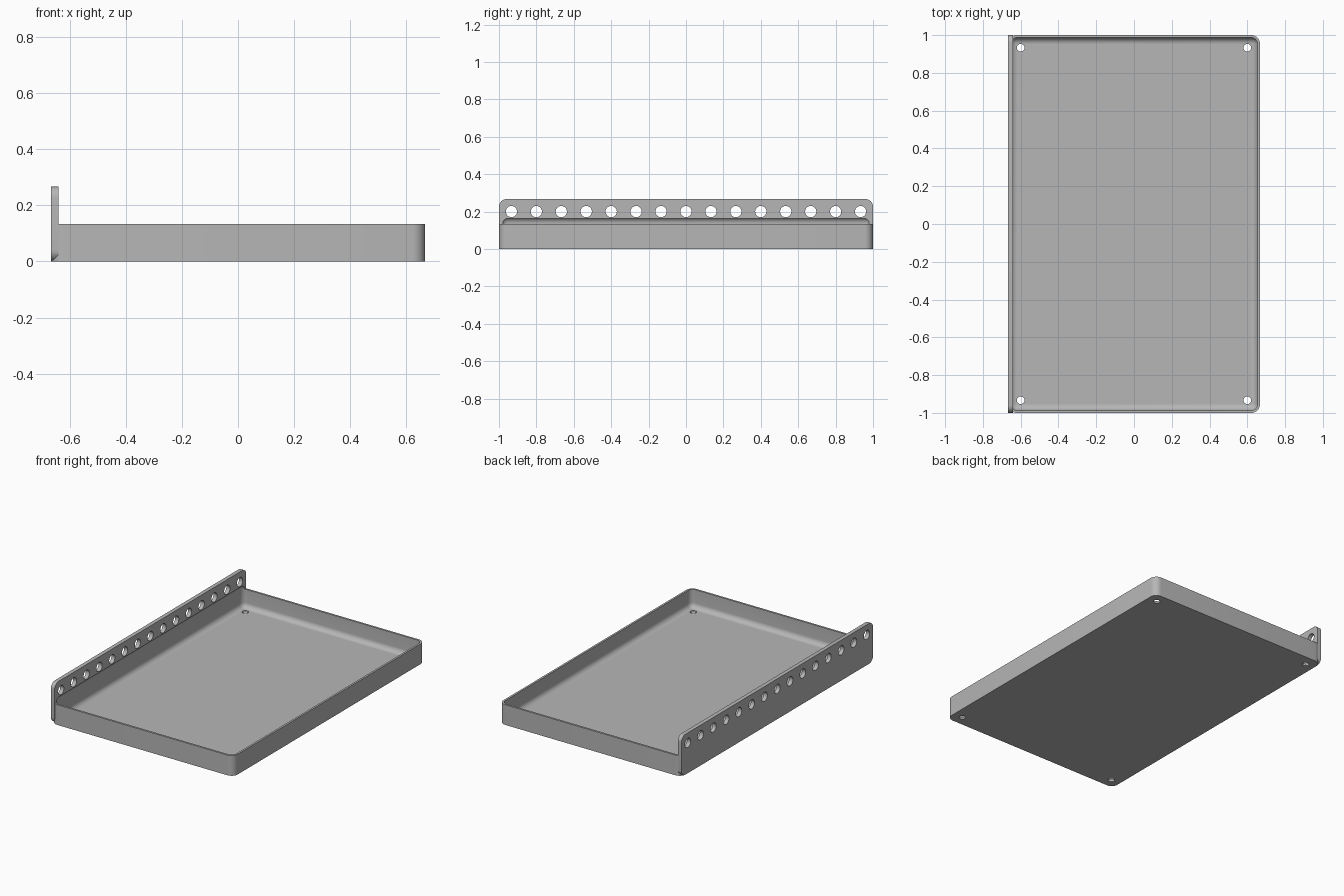
import bpy
import bmesh
import math
from mathutils import Matrix, Vector

if "Cube" in bpy.data.objects:
    bpy.data.objects.remove(bpy.data.objects["Cube"], do_unlink=True)

UNIT = 2 / 15           # hole pitch
HALF_X, HALF_Y = 5 * UNIT, 1.0
WALL = UNIT / 10
PANEL = UNIT / 5

grey = bpy.data.materials.new("grey")
grey.use_nodes = True
grey.diffuse_color = (0.47, 0.47, 0.47, 1)
grey.node_tree.nodes["Principled BSDF"].inputs["Base Color"].default_value = grey.diffuse_color


def make_object(name, bm):
    mesh = bpy.data.meshes.new(name)
    bmesh.ops.recalc_face_normals(bm, faces=bm.faces)
    bm.to_mesh(mesh)
    bm.free()
    mesh.materials.append(grey)
    obj = bpy.data.objects.new(name, mesh)
    bpy.context.collection.objects.link(obj)
    return obj


def rounded_box(name, low, high, radius, axis=None):
    """Box with rounded edges: those along one axis, or all of them."""
    low, high = Vector(low), Vector(high)
    bm = bmesh.new()
    bmesh.ops.create_cube(bm, size=1, matrix=Matrix.Translation((low + high) / 2)
                          @ Matrix.Diagonal((*(high - low), 1)))
    edges = [e for e in bm.edges if axis is None
             or abs((e.verts[0].co - e.verts[1].co).normalized()[axis]) > 0.9]
    bmesh.ops.bevel(bm, geom=edges, offset=radius, segments=8, profile=0.5,
                    affect='EDGES')
    return make_object(name, bm)


def drill_set(name, centres, radius, rotation):
    bm = bmesh.new()
    for c in centres:
        bmesh.ops.create_cone(bm, cap_ends=True, segments=32, radius1=radius,
                              radius2=radius, depth=0.1,
                              matrix=Matrix.Translation(c) @ rotation)
    return make_object(name, bm)


def combine(target, tool, operation):
    tool.hide_render = True
    mod = target.modifiers.new(tool.name, 'BOOLEAN')
    mod.object, mod.operation, mod.solver = tool, operation, 'EXACT'
    bpy.context.view_layer.objects.active = target
    bpy.ops.object.modifier_apply(modifier=mod.name)
    bpy.data.objects.remove(tool, do_unlink=True)


# Tray body and upright mounting panel
tray = rounded_box("tray", (-HALF_X, -HALF_Y, 0), (HALF_X, HALF_Y, UNIT), 0.045, 2)
panel = rounded_box("mounting_panel", (-HALF_X, -HALF_Y, 0),
                    (-HALF_X + PANEL, HALF_Y, 2 * UNIT), 0.04, 0)
combine(tray, panel, 'UNION')

# Hollow with filleted edges, which also bites into the panel foot
hollow = rounded_box("hollow", (-HALF_X + WALL, -HALF_Y + WALL, WALL),
                     (HALF_X - WALL, HALF_Y - WALL, 0.17), UNIT / 4)
combine(tray, hollow, 'DIFFERENCE')

# Row of holes through the panel
row = [Vector((-HALF_X + PANEL / 2, (i - 7) * UNIT, 1.5 * UNIT)) for i in range(15)]
combine(tray, drill_set("panel_holes", row, 0.03, Matrix.Rotation(math.pi / 2, 4, 'Y')),
        'DIFFERENCE')

# Drain holes in the floor corners
corners = [Vector((sx * 4.5 * UNIT, sy * 7 * UNIT, 0)) for sx in (-1, 1) for sy in (-1, 1)]
combine(tray, drill_set("floor_holes", corners, 0.02, Matrix.Identity(4)), 'DIFFERENCE')

# Smooth fillets, crisp edges
bpy.ops.object.select_all(action='DESELECT')
tray.select_set(True)
bpy.context.view_layer.objects.active = tray
bpy.ops.object.shade_smooth_by_angle(angle=math.radians(30))
